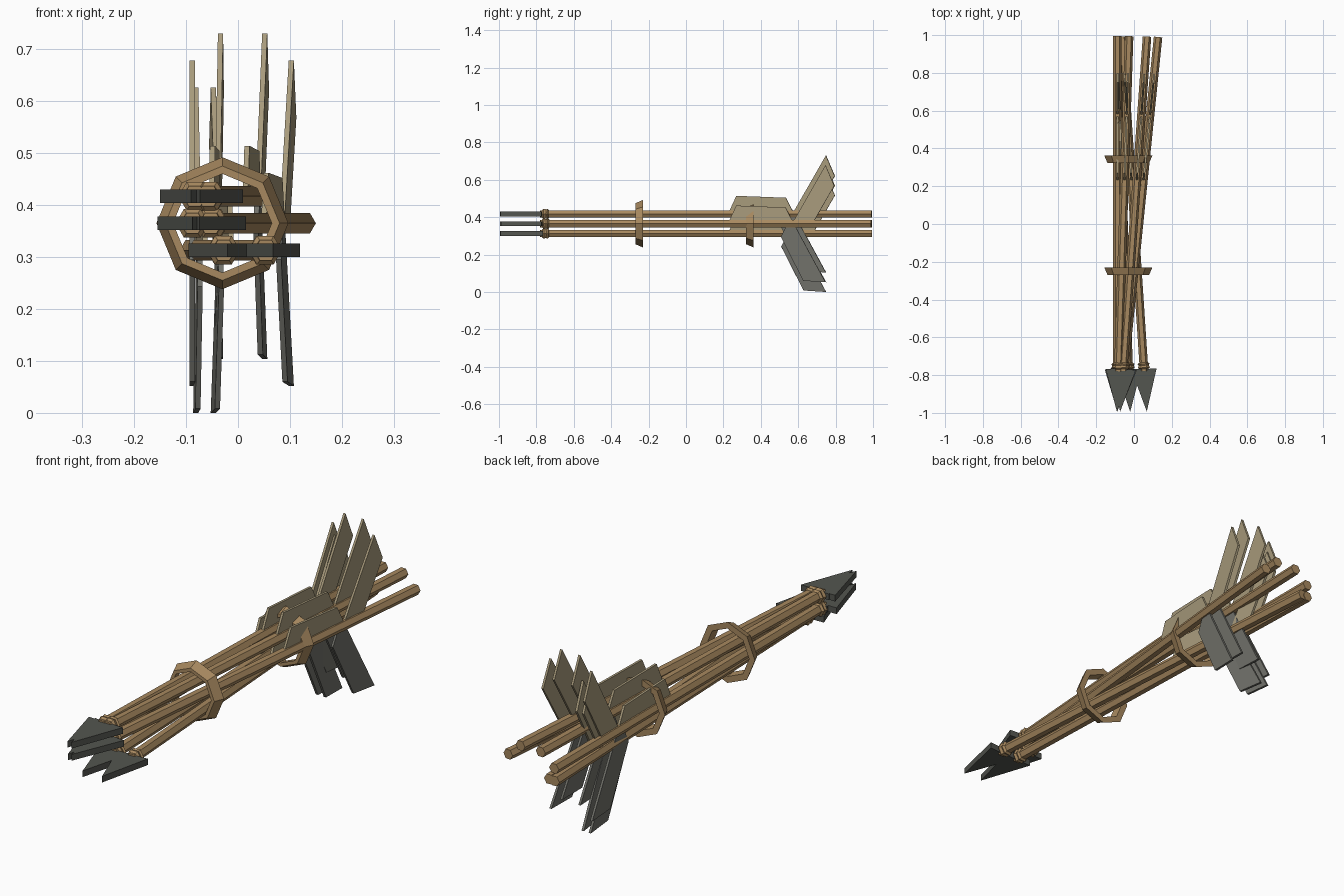
import bpy, math
from mathutils import Matrix, Vector

cube = bpy.data.objects.get("Cube")
if cube:
    bpy.data.objects.remove(cube)


def material(name, rgb):
    m = bpy.data.materials.new(name)
    m.use_nodes = True
    m.diffuse_color = (*rgb, 1)
    m.node_tree.nodes["Principled BSDF"].inputs["Base Color"].default_value = (*rgb, 1)
    return m


WOOD = material("tan wood", (0.39, 0.25, 0.115))
FEATHER = material("pale feather", (0.39, 0.325, 0.2))
DARK_FEATHER = material("grey feather", (0.165, 0.165, 0.145))
STONE = material("dark stone", (0.088, 0.092, 0.08))


def build(name, verts, faces, mat, matrix=Matrix()):
    mesh = bpy.data.meshes.new(name)
    mesh.from_pydata(verts, [], faces)
    mesh.transform(matrix)
    mesh.materials.append(mat)
    obj = bpy.data.objects.new(name, mesh)
    bpy.context.collection.objects.link(obj)
    # consistent outward normals
    import bmesh
    bm = bmesh.new()
    bm.from_mesh(mesh)
    bmesh.ops.recalc_face_normals(bm, faces=bm.faces)
    bm.to_mesh(mesh)
    bm.free()
    return obj


def plate(name, outline, thickness, axis, mat, matrix):
    """Extrude a flat outline along x (axis 0) or z (axis 2)."""
    n, verts = len(outline), []
    for side in (-thickness / 2, thickness / 2):
        verts += [(side, a, b) if axis == 0 else (a, b, side) for a, b in outline]
    faces = [list(range(n)), list(range(n, 2 * n))]
    faces += [(i, (i + 1) % n, (i + 1) % n + n, i + n) for i in range(n)]
    return build(name, verts, faces, mat, matrix)


def lathe(name, profile, sides, closed, mat, matrix):
    """Spin (radius, y) points around the y axis; cap the ends or close the loop."""
    k = len(profile)
    verts = [(r * math.cos(math.tau * s / sides), y, r * math.sin(math.tau * s / sides))
             for s in range(sides) for r, y in profile]
    faces = [(s * k + i, s * k + (i + 1) % k,
              (s + 1) % sides * k + (i + 1) % k, (s + 1) % sides * k + i)
             for s in range(sides) for i in range(k if closed else k - 1)]
    if not closed:
        faces += [[s * k + e for s in range(sides)] for e in (0, k - 1)]
    return build(name, verts, faces, mat, matrix)


# Feather outlines as (y, height from the shaft)
FRONT_VANE = [(0.225, 0), (0.27, 0.097), (0.535, 0.087), (0.58, 0)]
TAIL_VANE = [(0.57, 0), (0.75, 0.313), (0.797, 0.203), (0.68, 0)]
LOWER_VANE = [(0.545, 0), (0.51, -0.07), (0.63, -0.305), (0.75, -0.313), (0.58, 0)]
HEAD = [(-0.067, -0.77), (0.067, -0.77), (0, -0.995)]

# Arrows as (x at the head base, x at the feathers, height)
ARROWS = [(-0.083, -0.033, 0.417), (-0.057, 0.053, 0.417),
          (-0.088, -0.088, 0.365), (-0.052, 0.105, 0.365),
          (-0.028, -0.082, 0.313), (0.053, -0.049, 0.313)]

for i, (x_head, x_tail, z) in enumerate(ARROWS, 1):
    slope = (x_tail - x_head) / 1.54
    middle = x_head + slope * 0.77
    pose = Matrix.Translation((middle, 0, z)) @ Matrix.Rotation(-math.atan(slope), 4, "Z")
    lathe(f"shaft_{i}", [(0.0225, -0.78), (0.0225, 0.995)], 6, False, WOOD, pose)
    lathe(f"collar_{i}", [(0.023, -0.77), (0.032, -0.762), (0.027, -0.75), (0.032, -0.742),
                          (0.023, -0.735)], 6, False, WOOD, pose)
    plate(f"arrowhead_{i}", HEAD, 0.026, 2, STONE, pose)
    plate(f"front_feather_{i}", FRONT_VANE, 0.01, 0, FEATHER, pose)
    plate(f"tail_feather_{i}", TAIL_VANE, 0.01, 0, FEATHER, pose)
    plate(f"lower_feather_{i}", LOWER_VANE, 0.01, 0, DARK_FEATHER, pose)

# Tapered octagonal binding rings
BAND = [(0.095, -0.02), (0.11, -0.02), (0.127, 0.02), (0.1, 0.02)]
for name, y in (("front_ring", -0.25), ("rear_ring", 0.342)):
    lathe(name, BAND, 8, True, WOOD, Matrix.Translation(Vector((-0.03, y, 0.365))))
